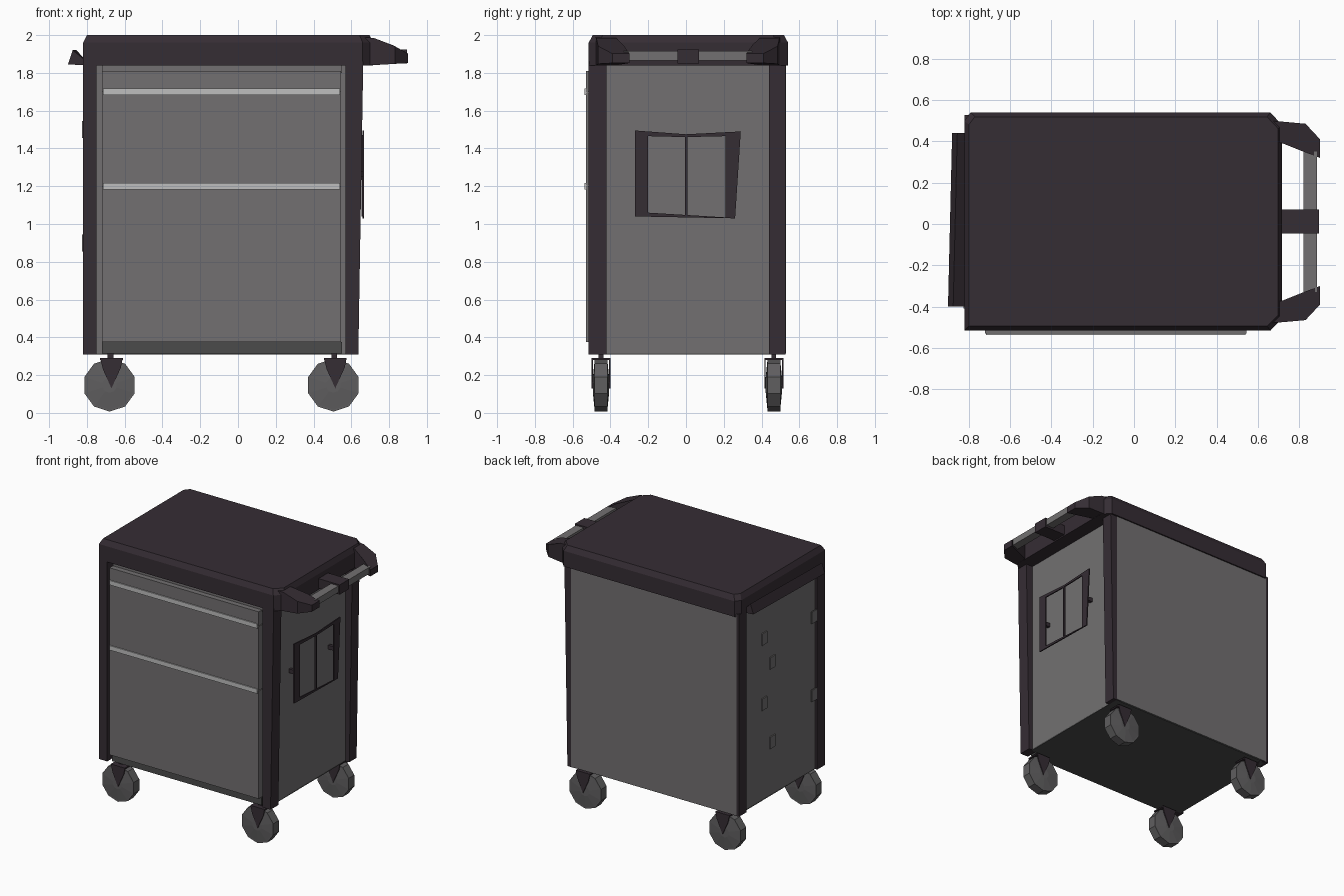
import bpy, bmesh, math

if "Cube" in bpy.data.objects:
    bpy.data.objects.remove(bpy.data.objects["Cube"])


def mat(name, rgb):
    m = bpy.data.materials.new(name)
    m.diffuse_color = (*rgb, 1)
    m.use_nodes = True
    m.node_tree.nodes["Principled BSDF"].inputs["Base Color"].default_value = m.diffuse_color
    return m


GREY = mat("body grey", (0.17, 0.163, 0.165))
DARK = mat("dark plum trim", (0.036, 0.026, 0.034))
LIGHT = mat("light handle grey", (0.52, 0.52, 0.52))
WHEEL = mat("wheel grey", (0.115, 0.112, 0.115))
BASE = mat("base dark grey", (0.07, 0.07, 0.07))


def finish(name, bm, m):
    bmesh.ops.recalc_face_normals(bm, faces=bm.faces)
    me = bpy.data.meshes.new(name)
    bm.to_mesh(me)
    bm.free()
    me.materials.append(m)
    ob = bpy.data.objects.new(name, me)
    bpy.context.collection.objects.link(ob)
    return ob


def loft(name, m, a, b):
    """Solid between two matching rings of points."""
    bm = bmesh.new()
    va = [bm.verts.new(p) for p in a]
    vb = [bm.verts.new(p) for p in b]
    bm.faces.new(va)
    bm.faces.new(vb)
    n = len(va)
    for i in range(n):
        j = (i + 1) % n
        bm.faces.new((va[i], va[j], vb[j], vb[i]))
    return finish(name, bm, m)


def box(name, m, x, y, z, top_x=None):
    def ring(x, h):
        return [(x[0], y[0], h), (x[1], y[0], h), (x[1], y[1], h), (x[0], y[1], h)]
    return loft(name, m, ring(x, z[0]), ring(top_x or x, z[1]))


# cabinet
box("cabinet_body", GREY, (-0.80, 0.605), (-0.43, 0.53), (0.315, 1.86))
box("cabinet_floor", BASE, (-0.80, 0.605), (-0.43, 0.525), (0.31, 0.32))
box("front_sill", BASE, (-0.72, 0.55), (-0.50, -0.42), (0.315, 0.375))
box("front_top_rail", GREY, (-0.72, 0.55), (-0.49, -0.42), (1.80, 1.85))

# drawer fronts and their long handles
for name, z in (("top_drawer", (1.70, 1.81)), ("middle_drawer", (1.205, 1.695)),
                ("bottom_drawer", (0.375, 1.20))):
    box(name, GREY, (-0.72, 0.545), (-0.53, -0.42), z)
for z in (1.70, 1.20):
    box("drawer_handle", LIGHT, (-0.715, 0.54), (-0.538, -0.52), (z - 0.017, z + 0.017))

# corner posts, flaring slightly towards the lid
for y in ((-0.515, -0.42), (0.44, 0.528)):
    box("left_post", DARK, (-0.82, -0.75), y, (0.31, 1.86))
    box("right_post", DARK, (0.57, 0.637), y, (0.31, 1.86), (0.57, 0.663))

# lid with chamfered top edge
plan = [(-0.82, -0.515), (0.66, -0.515), (0.715, -0.46), (0.715, 0.48),
        (0.66, 0.54), (-0.79, 0.54), (-0.82, 0.50)]
rim = [(x, y, 1.84) for x, y in plan]
mid = [(x, y, 1.96) for x, y in plan]
top = [(x * 0.975, 0.012 + (y - 0.012) * 0.96, 2.0) for x, y in plan]
loft("lid_side", DARK, rim, mid)
loft("lid_top", DARK, mid, top)

# lip along the left edge of the lid
lip = [(-0.90, 1.845), (-0.875, 1.92), (-0.80, 1.86), (-0.80, 1.84)]
loft("left_lip", DARK, [(x, -0.40, z) for x, z in lip],
     [(x if x > -0.85 else x + 0.02, 0.44, z) for x, z in lip])

# push handle: two curved arms, middle bracket, grip bar
arm = [(0.64, 0.49), (0.72, 0.485), (0.83, 0.475), (0.90, 0.40), (0.90, 0.31), (0.82, 0.34), (0.72, 0.38), (0.64, 0.40)]
for s in (1, -1):
    low = [(x, s * y + 0.01, 1.84 + max(0, x - 0.7) * 0.06) for x, y in arm]
    high = []
    for x, y in arm:
        d = max(0, x - 0.70)
        high.append((x, s * y + 0.01, 1.99 - 0.25 * d - 0.95 * d * d))
    loft("handle_arm", DARK, low, high)
box("handle_middle_bracket", DARK, (0.68, 0.895), (-0.045, 0.07), (1.85, 1.925))
box("handle_bar", GREY, (0.82, 0.885), (-0.33, 0.35), (1.865, 1.915))

# thin framed plate standing off the right side, with centre divider
outer = [(-0.27, 1.04), (0.26, 1.03), (0.29, 1.49), (0.0, 1.475), (-0.27, 1.495)]
inner = [(-0.20, 1.06), (0.21, 1.035), (0.21, 1.465), (0.0, 1.46), (-0.20, 1.465)]
bm = bmesh.new()
rings = [[bm.verts.new((x, y, z)) for y, z in ring]
         for x, ring in ((0.658, outer), (0.667, outer), (0.667, inner), (0.658, inner))]
for k in range(4):
    a, b = rings[k], rings[(k + 1) % 4]
    for i in range(5):
        j = (i + 1) % 5
        bm.faces.new((a[i], a[j], b[j], b[i]))
finish("side_frame", bm, DARK)
box("side_frame_divider", DARK, (0.655, 0.667), (-0.005, 0.008), (1.04, 1.47))
for y in (-0.235, 0.24):
    box("side_frame_mount", DARK, (0.60, 0.66), (y - 0.012, y + 0.012), (1.25, 1.28))

# small plates on the left side
for y, z in ((0.2, 1.55), (0.1, 1.33), (0.2, 1.05), (0.1, 0.72), (-0.38, 1.5), (-0.38, 0.9)):
    box("left_side_plate", GREY, (-0.825, -0.816) if y < 0 else (-0.809, -0.80),
        (y - 0.03, y + 0.03), (z - 0.045, z + 0.045))

# casters: low-poly wheel, hub cones, two triangular fork plates and a stem
for cx in (-0.68, 0.505):
    for cy in (-0.45, 0.465):
        def disc(r, y, n=10):
            return [(cx + r * math.cos(math.tau * (i + 0.5) / n), y,
                     0.147 + r * math.sin(math.tau * (i + 0.5) / n)) for i in range(n)]
        loft("caster_wheel", WHEEL, disc(0.14, cy - 0.034), disc(0.14, cy + 0.034))
        for s in (-1, 1):
            loft("caster_wheel_side", WHEEL, disc(0.14, cy + s * 0.033), disc(0.04, cy + s * 0.043))
            fork = [(cx - 0.05, 0.29), (cx + 0.07, 0.29), (cx + 0.06, 0.24), (cx + 0.01, 0.13), (cx - 0.035, 0.23)]
            loft("caster_fork", DARK, [(x, cy + s * 0.043, z) for x, z in fork],
                 [(x, cy + s * 0.05, z) for x, z in fork])
        box("caster_plate", DARK, (cx - 0.05, cx + 0.07), (cy - 0.05, cy + 0.05), (0.28, 0.29))
        box("caster_stem", DARK, (cx - 0.01, cx + 0.02), (cy - 0.012, cy + 0.012), (0.285, 0.315))
